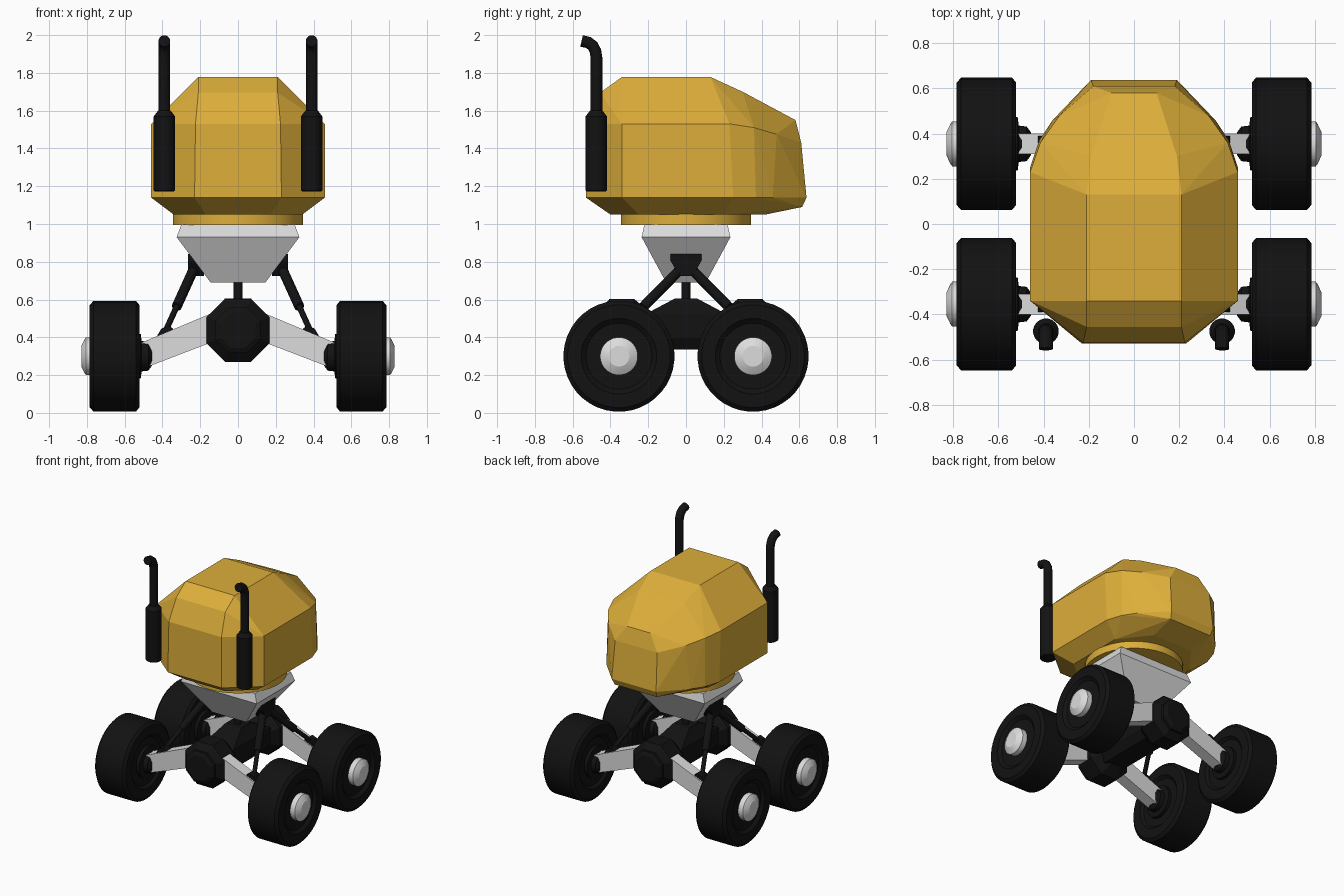
import bpy, bmesh, math
from mathutils import Vector, Matrix

if "Cube" in bpy.data.objects:
    bpy.data.objects.remove(bpy.data.objects["Cube"])


def material(name, col):
    m = bpy.data.materials.new(name)
    m.diffuse_color = (*col, 1)
    m.use_nodes = True
    m.node_tree.nodes["Principled BSDF"].inputs["Base Color"].default_value = m.diffuse_color
    return m


YELLOW = material("yellow paint", (0.72, 0.42, 0.042))
WHITE = material("light grey", (0.72, 0.72, 0.72))
BLACK = material("black rubber", (0.006, 0.006, 0.006))


def finish(name, bm, mat, smooth=None):
    bmesh.ops.recalc_face_normals(bm, faces=bm.faces)
    me = bpy.data.meshes.new(name)
    bm.to_mesh(me)
    bm.free()
    me.materials.append(mat)
    if smooth:
        me.polygons.foreach_set("use_smooth", [True] * len(me.polygons))
        me.set_sharp_from_angle(angle=math.radians(smooth))
    ob = bpy.data.objects.new(name, me)
    bpy.context.collection.objects.link(ob)
    return ob


def loft(name, rings, mat, smooth=None):
    """Skin a list of equal-length rings and cap both ends."""
    bm = bmesh.new()
    vs = [[bm.verts.new(p) for p in r] for r in rings]
    n = len(vs[0])
    for a, b in zip(vs, vs[1:]):
        for i in range(n):
            j = (i + 1) % n
            bm.faces.new((a[i], a[j], b[j], b[i]))
    bm.faces.new(vs[0])
    bm.faces.new(vs[-1])
    return finish(name, bm, mat, smooth)


def lathe(name, profile, centre, axis, mat, n=32, smooth=35):
    """Turn (distance along axis, radius) pairs about an axis."""
    q = Vector(axis).to_track_quat('Z', 'Y')
    rings = []
    for d, r in profile:
        ang = [math.tau * (i + 0.5) / n for i in range(n)]
        rings.append([Vector(centre) + q @ Vector((r * math.cos(a), r * math.sin(a), d)) for a in ang])
    return loft(name, rings, mat, smooth)


def rod(name, a, b, r, mat, n=12):
    a, b = Vector(a), Vector(b)
    return lathe(name, [(0, r), ((b - a).length, r)], a, b - a, mat, n)


def rect(x, y, z):
    return [(x, y, z), (-x, y, z), (-x, -y, z), (x, -y, z)]


def hull(name, pts, mat):
    bm = bmesh.new()
    for x, y, z in pts:
        bm.verts.new((x, y, z))
        bm.verts.new((-x, y, z))
    res = bmesh.ops.convex_hull(bm, input=bm.verts)
    bmesh.ops.delete(bm, geom=list({v for v in res["geom_interior"] if isinstance(v, bmesh.types.BMVert)}),
                     context='VERTS')
    bmesh.ops.dissolve_limit(bm, angle_limit=math.radians(2), verts=bm.verts, edges=bm.edges)
    return finish(name, bm, mat)


# Faceted engine body (half the corner points, mirrored)
hull("body_shell", [
    (0.17, -0.40, 1.05), (0.34, -0.25, 1.05), (0.34, 0.20, 1.05), (0.17, 0.42, 1.05),
    (0.23, -0.53, 1.14), (0.46, -0.34, 1.14), (0.46, 0.25, 1.14), (0.42, 0.37, 1.14),
    (0.36, 0.46, 1.14), (0.19, 0.638, 1.14), (0.18, 0.615, 1.09),
    (0.225, -0.525, 1.53), (0.46, -0.34, 1.53), (0.46, 0.23, 1.53), (0.415, 0.36, 1.51),
    (0.33, 0.48, 1.475), (0.18, 0.61, 1.43),
    (0.21, -0.455, 1.695), (0.21, -0.34, 1.778), (0.21, 0.13, 1.778),
    (0.19, 0.30, 1.70), (0.10, 0.58, 1.55)], YELLOW)
lathe("turntable_ring", [(0.995, 0.345), (1.07, 0.345)], (0, 0, 0), (0, 0, 1), YELLOW, 40)

# Tapered pedestal and its post
loft("pedestal", [rect(0.145, 0.105, 0.69), rect(0.325, 0.235, 0.93), rect(0.30, 0.22, 0.997)], WHITE)
rod("pedestal_post", (0, 0, 0.5), (0, 0, 0.72), 0.026, BLACK)

# Central gearbox between the axles
loft("gearbox", [rect(0.08, 0.30, 0.335), rect(0.12, 0.30, 0.40), rect(0.12, 0.22, 0.52),
                 rect(0.07, 0.06, 0.605)], BLACK)

for sy in (-1, 1):
    fb = "front" if sy < 0 else "rear"
    # Octagonal differential housing
    lathe(f"{fb}_differential",
          [(-0.17, 0.10), (-0.08, 0.18), (0.05, 0.18), (0.09, 0.13), (0.11, 0.13), (0.125, 0.10)],
          (0, sy * 0.355, 0.437), (0, sy, 0), BLACK, 8, None)
    for sx in (-1, 1):
        nm = f"{fb}_{'left' if sx < 0 else 'right'}"
        hub = (0, sy * 0.355, 0.30)
        ax = (sx, 0, 0)
        # Sloping axle arm
        prof = [(0.11, 0.385), (0.11, 0.54), (0.54, 0.36), (0.54, 0.22)]
        loft(f"{nm}_axle_arm",
             [[(sx * x, sy * 0.355 + d, z) for x, z in prof] for d in (-0.045, 0.045)], WHITE)
        # Wheel, bearing and hub cap
        lathe(f"{nm}_wheel",
              [(0.54, 0.10), (0.54, 0.18), (0.522, 0.20), (0.522, 0.272), (0.54, 0.294),
               (0.765, 0.294), (0.785, 0.272), (0.785, 0.20), (0.765, 0.175), (0.765, 0.10)],
              hub, ax, BLACK, 40)
        lathe(f"{nm}_bearing", [(0.455, 0.05), (0.475, 0.078), (0.51, 0.082), (0.515, 0.12), (0.56, 0.12)],
              hub, ax, BLACK, 16)
        lathe(f"{nm}_hub_cap", [(0.75, 0.10), (0.805, 0.10), (0.812, 0.09), (0.829, 0.055), (0.829, 0.02)],
              hub, ax, WHITE, 32, 25)
        # Shock strut from the pedestal to the arm
        top, foot = Vector((sx * 0.235, sy * 0.03, 0.76)), Vector((sx * 0.385, sy * 0.355, 0.43))
        mid = top.lerp(foot, 0.6)
        rod(f"{nm}_strut_sleeve", top, mid, 0.027, BLACK)
        rod(f"{nm}_strut_rod", mid, foot, 0.016, BLACK)
        loft(f"{nm}_strut_foot",
             [[(sx * 0.385 + x * 1.0, sy * 0.355 + y, z - sx * x * 0.4) for x, y, _ in rect(w, 0.035, 0)]
              for w, z in ((0.045, 0.39), (0.04, 0.43), (0.02, 0.455))], BLACK)

for sx in (-1, 1):
    side = "left" if sx < 0 else "right"
    # Strut bracket on the pedestal
    prof = [(-0.082, 0.84), (0.082, 0.84), (0.082, 0.805), (0.035, 0.725), (-0.035, 0.725), (-0.082, 0.805)]
    loft(f"{side}_strut_bracket", [[(sx * x, y, z) for y, z in prof] for x in (0.18, 0.265)], BLACK)
    # Exhaust muffler
    lathe(f"{side}_muffler", [(1.172, 0.05), (1.178, 0.057), (1.57, 0.057), (1.60, 0.034)],
          (sx * 0.39, -0.475, 0), (0, 0, 1), BLACK, 20)
    # Bent exhaust pipe, skinned along a path in the yz plane
    path = [(-0.474, 1.58), (-0.474, 1.88), (-0.479, 1.915), (-0.493, 1.943), (-0.517, 1.961), (-0.553, 1.969)]
    rings = []
    for i, (y, z) in enumerate(path):
        y0, z0 = path[max(i - 1, 0)]
        y1, z1 = path[min(i + 1, len(path) - 1)]
        t = Vector((0, y1 - y0, z1 - z0)).normalized()
        u, v = Vector((1, 0, 0)), t.cross(Vector((1, 0, 0)))
        rings.append([Vector((sx * 0.39, y, z)) + 0.031 * (u * math.cos(a) + v * math.sin(a))
                      for a in (math.tau * k / 16 for k in range(16))])
    loft(f"{side}_exhaust_pipe", rings, BLACK, 40)
